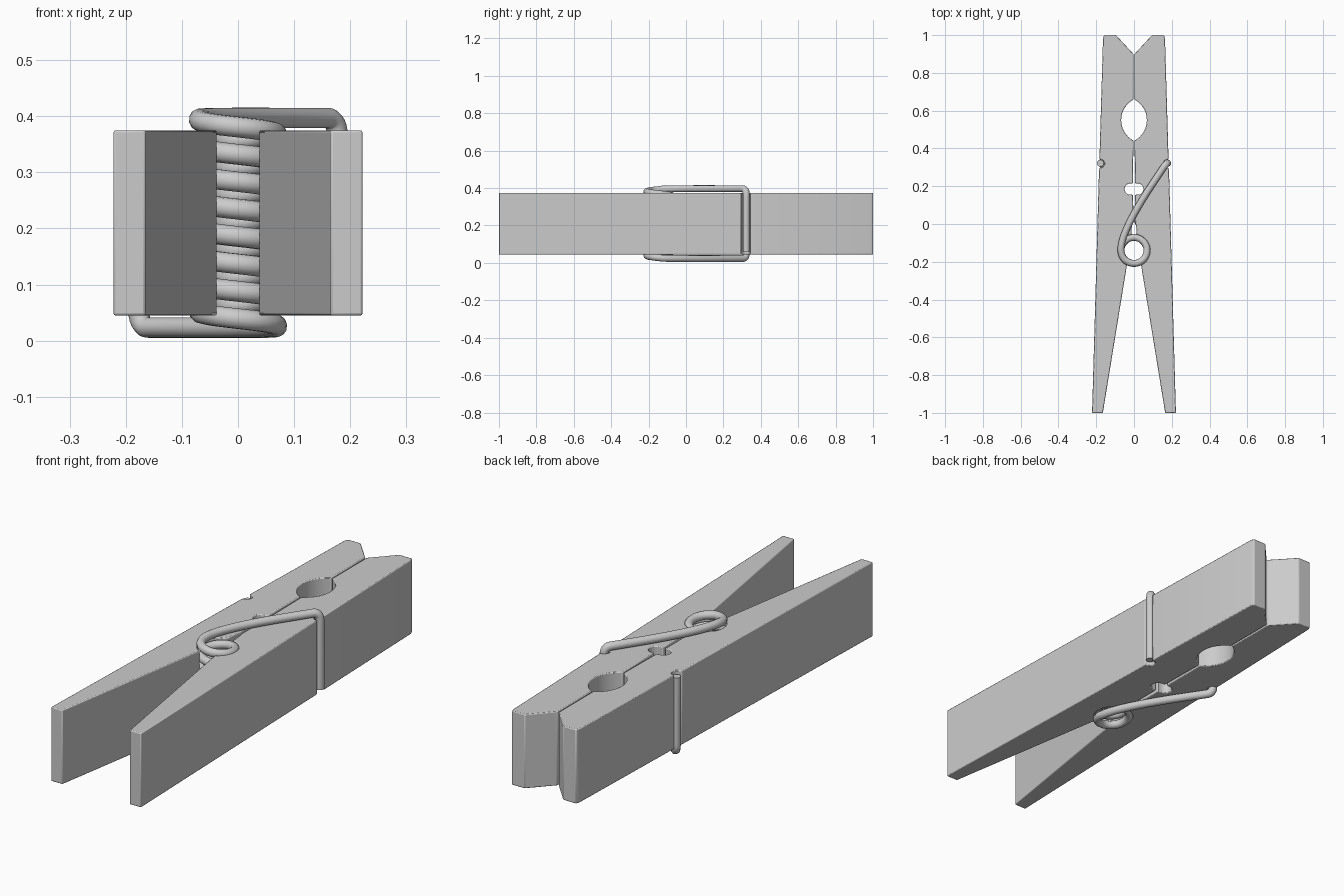
import bpy, bmesh
from math import sin, cos, pi, radians
from mathutils import Vector

if "Cube" in bpy.data.objects:
    bpy.data.objects.remove(bpy.data.objects["Cube"])

Z0, Z1 = 0.045, 0.375      # wood bottom and top
MID = 0.21                 # spring symmetry height


def arc(cx, cy, r, a0, a1, n):
    return [(cx + r * cos(radians(a0 + (a1 - a0) * i / n)),
             cy + r * sin(radians(a0 + (a1 - a0) * i / n))) for i in range(n + 1)]


def smooth(obj, angle):
    bpy.ops.object.select_all(action='DESELECT')
    obj.select_set(True)
    bpy.context.view_layer.objects.active = obj
    bpy.ops.object.shade_smooth_by_angle(angle=radians(angle))


# Outline of one wooden half, seen from above
profile = [(0.222, -1), (0.185, 0.294)]
profile += arc(0.179, 0.319, 0.023, 265, 80, 8)           # wire notch
profile += [(0.164, 0.985), (0.158, 1), (0.095, 1), (0.003, 0.9)]
profile += arc(-0.055, 0.55, 0.123, 62, -62, 14)          # line hole
profile += [(0.006, 0.215)]
profile += arc(0.02, 0.185, 0.03, 90, -90, 8)             # small slot
profile += [(0.006, 0.155), (0.006, 0.02), (0.012, -0.02)]
profile += arc(0, -0.14, 0.085, 80, -64, 14)              # coil seat
profile += [(0.165, -1)]


def wooden_half(name, side):
    bm = bmesh.new()
    face = bm.faces.new([bm.verts.new((x * side, y, Z0)) for x, y in profile])
    ext = bmesh.ops.extrude_face_region(bm, geom=[face])
    bmesh.ops.translate(bm, vec=(0, 0, Z1 - Z0),
                        verts=[v for v in ext['geom'] if isinstance(v, bmesh.types.BMVert)])
    bmesh.ops.recalc_face_normals(bm, faces=bm.faces)
    mesh = bpy.data.meshes.new(name)
    bm.to_mesh(mesh)
    bm.free()
    obj = bpy.data.objects.new(name, mesh)
    bpy.context.collection.objects.link(obj)
    bev = obj.modifiers.new("soft_edges", 'BEVEL')
    bev.width, bev.segments = 0.004, 2
    bev.limit_method, bev.angle_limit = 'ANGLE', radians(35)
    smooth(obj, 35)


wooden_half("right_wooden_half", 1)
wooden_half("left_wooden_half", -1)


# Spring: upper arm, coil, then the arm turned half round about y
def bend(a, b, c, n):
    a, b, c = Vector(a), Vector(b), Vector(c)
    return [a * (1 - t) ** 2 + b * 2 * t * (1 - t) + c * t * t
            for t in (i / n for i in range(n + 1))]


R, CY, TOP, TURNS = 0.069, -0.14, 0.393, 7.5
arm = [Vector((0.178, 0.322, 0.06))]
arm += bend((0.178, 0.322, 0.355), (0.178, 0.325, 0.397), (0.158, 0.302, 0.397), 8)
arm += bend((0.09, 0.2, 0.397), (-0.062, -0.03, 0.398), (-R, CY + 0.012, 0.395), 14)

steps = int(TURNS * 28)
coil = []
for i in range(steps + 1):
    a = pi + 2 * pi * TURNS * i / steps
    coil.append(Vector((R * cos(a), CY + R * sin(a), TOP - 2 * (TOP - MID) * i / steps)))

other_arm = [Vector((-p.x, p.y, 2 * MID - p.z)) for p in reversed(arm)]
path = arm + coil + other_arm

curve = bpy.data.curves.new("wire_spring", 'CURVE')
curve.dimensions = '3D'
curve.bevel_depth, curve.bevel_resolution = 0.0185, 4
curve.use_fill_caps = True
spline = curve.splines.new('POLY')
spline.points.add(len(path) - 1)
for pt, p in zip(spline.points, path):
    pt.co = (*p, 1)
spring = bpy.data.objects.new("wire_spring", curve)
bpy.context.collection.objects.link(spring)
bpy.ops.object.select_all(action='DESELECT')
spring.select_set(True)
bpy.context.view_layer.objects.active = spring
bpy.ops.object.convert(target='MESH')
smooth(bpy.context.view_layer.objects.active, 50)
